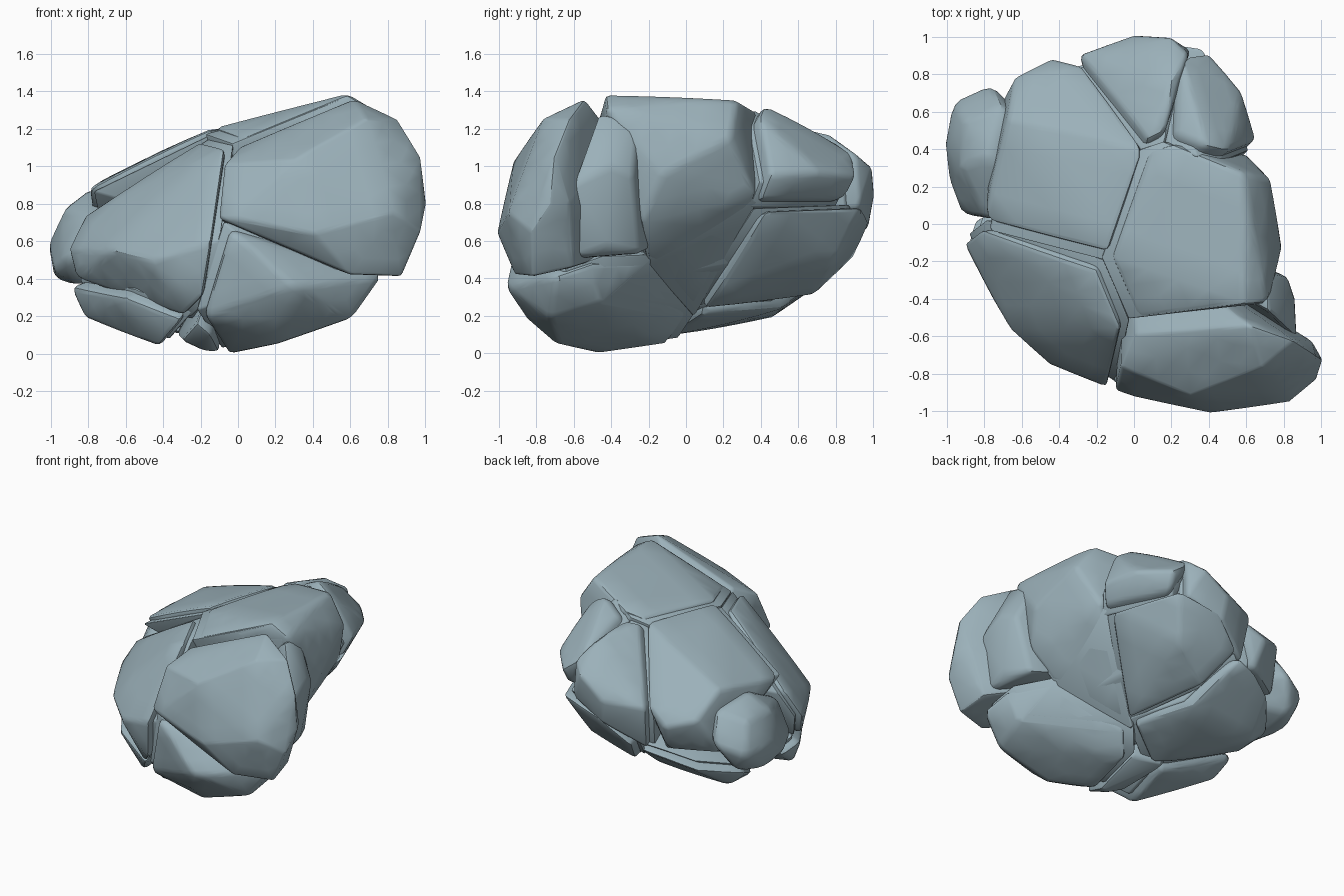
import bpy
import bmesh
import math
from mathutils import Vector

default_cube = bpy.data.objects.get("Cube")
if default_cube:
    bpy.data.objects.remove(default_cube, do_unlink=True)

HEART = Vector((-.05, 0, .66))      # the middle all stones taper towards
blocks = []
core_points = []

# One blue-grey stone colour
rock = bpy.data.materials.new("blue_grey_stone")
colour = (.33, .44, .49, 1)
rock.diffuse_color = colour
rock.use_nodes = True
shader = next(n for n in rock.node_tree.nodes if n.type == 'BSDF_PRINCIPLED')
shader.inputs["Base Color"].default_value = colour
shader.inputs["Roughness"].default_value = .8


def swell(bm, middle, bulge):
    """Divide the long edges and dome the block outwards from the heart."""
    bmesh.ops.triangulate(bm, faces=bm.faces[:])
    for limit in (.3, .15):
        long_edges = [e for e in bm.edges if e.calc_length() > limit]
        bmesh.ops.subdivide_edges(bm, edges=long_edges, cuts=1)
        bmesh.ops.triangulate(bm, faces=bm.faces[:])
    axis = (middle - HEART).normalized()
    spread = {v: (v.co - HEART - axis * axis.dot(v.co - HEART)).length
              for v in bm.verts}
    widest = max(spread.values())
    for v, distance in spread.items():
        outward = (v.co - HEART).normalized()
        v.co += outward * bulge * (1 - (distance / widest) ** 2)


def make_hull(name, points, chamfer, middle=None, bulge=0):
    """Wrap points in a convex block and chamfer its sharp edges."""
    bm = bmesh.new()
    for point in points:
        bm.verts.new(point)
    bmesh.ops.convex_hull(bm, input=bm.verts[:])
    loose = [v for v in bm.verts if not v.link_faces]
    bmesh.ops.delete(bm, geom=loose, context='VERTS')
    bmesh.ops.dissolve_limit(bm, angle_limit=math.radians(6),
                             verts=bm.verts[:], edges=bm.edges[:])
    bmesh.ops.recalc_face_normals(bm, faces=bm.faces[:])
    sharp = [e for e in bm.edges if e.calc_face_angle(0) > math.radians(24)]
    bmesh.ops.bevel(bm, geom=sharp, offset=chamfer, segments=2, profile=.5,
                    affect='EDGES', clamp_overlap=True)
    bmesh.ops.remove_doubles(bm, verts=bm.verts[:], dist=.001)
    if bulge:
        swell(bm, middle, bulge)
    mesh = bpy.data.meshes.new(name)
    bm.to_mesh(mesh)
    bm.free()
    mesh.materials.append(rock)
    block = bpy.data.objects.new(name, mesh)
    bpy.context.collection.objects.link(block)
    blocks.append(block)


def towards_heart(points, share):
    return [HEART + (p - HEART) * share for p in points]


def make_stone(name, outer, depth=.5, chamfer=.03, seam=True, bulge=.025):
    """A tapering stone, with a wider sunken block that fills its seams."""
    corners = [Vector(p) for p in outer]
    middle = sum(corners, Vector()) / len(corners)
    make_hull(name, corners + towards_heart(corners, depth), chamfer,
              middle, bulge)
    if seam:
        wide = [middle + (p - middle) * 1.12 for p in corners]
        sunken = towards_heart(wide, .91)
        make_hull(name + "_seam", sunken + towards_heart(wide, depth), .01)
        core_points.extend(towards_heart(corners, .75))


# Large stones of the main mass
make_stone("crown_stone", [
    (.02, -.5, 1.15), (-.12, -.18, 1.2), (.08, .39, 1.22), (.2, .43, 1.26),
    (.58, .27, 1.35), (.58, -.43, 1.38), (.71, -.42, 1.3), (.72, .24, 1.15),
    (.6, .37, .84), (.78, -.12, .95), (.56, -.2, .51), (.1, .04, .24),
    (.72, -.24, .7)], bulge=.015)
make_stone("front_right_stone", [
    (-.07, -.56, 1.1), (-.2, -.24, 1.13), (-.82, -.03, .74), (-.91, -.1, .56),
    (-.87, -.14, .4), (-.29, -.69, .2), (-.14, -.87, .6), (-.45, -.74, .5),
    (-.65, -.56, .55), (-.19, -.81, .3)], bulge=.015)
make_stone("back_slope_stone", [
    (-.14, -.15, 1.2), (-.8, .02, .88), (.05, .4, 1.21), (-.62, .77, .78),
    (-.43, .87, .72), (-.27, .83, .82), (-.66, .55, .94), (-.4, .79, .52),
    (-.72, .6, .5)])
make_stone("back_stone", [
    (.07, .45, 1.21), (.17, .5, 1.23), (.2, .76, 1.17), (.29, .9, 1.06),
    (.19, .99, .99), (0, 1, .85), (-.29, .9, .83), (-.26, .84, .5),
    (.02, .97, .67), (.3, .92, .78)], bulge=.01)
make_stone("lower_back_stone", [
    (.56, .43, .76), (.37, .93, .78), (.05, .97, .7), (-.17, .89, .52),
    (.12, .09, .24), (-.05, .66, .31), (.25, .76, .48)])
make_stone("under_front_stone", [
    (-.04, -.9, .66), (.76, -.7, .41), (.73, -.5, .48), (.56, -.22, .49),
    (.09, 0, .2), (0, -.1, .05), (-.05, -.46, 0), (.2, -.68, .05),
    (-.18, -.79, .2), (.6, -.72, .19), (.3, -.96, .36), (.2, -.84, .19),
    (.64, -.46, .27)], bulge=.01)
make_stone("under_back_stone", [
    (.07, .09, .22), (-.22, .88, .5), (-.4, .82, .46), (-.58, .72, .39),
    (-.81, .45, .32), (-.66, .44, .2), (-.72, .24, .22), (-.25, -.1, .09),
    (-.1, .5, .25)])
make_stone("under_side_stone", [
    (-.89, -.1, .36), (-.3, -.69, .18), (-.42, -.52, .04), (-.81, -.12, .19),
    (-.84, .05, .3), (-.6, -.56, .3), (-.36, -.14, .11)], bulge=.01)
make_stone("top_back_stone", [
    (.22, .48, 1.24), (.5, .39, 1.26), (.38, .42, 1.33), (.65, .45, .95),
    (.6, .4, .82), (.57, .7, .96), (.4, .91, .95), (.24, .89, 1.07),
    (.38, .85, .82)], bulge=.015)

# Small and rounded stones standing out from the main mass
make_stone("keel_stone", [
    (-.22, -.7, .16), (-.3, -.45, .07), (-.1, -.48, .01), (-.1, -.14, .12),
    (-.33, -.04, .1), (-.17, -.48, .01), (-.14, -.68, .09)],
    seam=False, bulge=0)
make_stone("front_boulder", [
    (.01, -.58, 1.1), (-.1, -.89, .72), (-.07, -.76, 1.01), (.62, -.54, 1.36),
    (.85, -.62, 1.25), (.97, -.7, 1.05), (1, -.72, .8), (.97, -.82, .65),
    (.87, -.82, .41), (.6, -.91, .42), (.4, -1, .64), (0, -.92, .72),
    (.82, -.94, .75), (.84, -.6, .46), (.94, -.62, .8), (.68, -.76, 1.25),
    (.3, -.91, 1.03)], depth=.65, chamfer=.05, seam=False, bulge=.015)
make_stone("side_wedge", [
    (.7, -.25, 1.24), (.82, -.28, .95), (.86, -.4, 1), (.87, -.61, .9),
    (.73, -.24, .53), (.72, -.47, 1.29), (.82, -.42, .57), (.8, -.62, .5)],
    depth=.7, seam=False, bulge=0)
make_stone("side_boulder", [
    (-.79, .03, .72), (-.92, .05, .5), (-.98, .22, .45), (-1, .42, .58),
    (-.96, .65, .55), (-.76, .75, .62), (-.7, .63, .82), (-.78, .35, .88),
    (-.92, .3, .77), (-.9, .55, .76), (-.86, .62, .4), (-.86, .18, .36),
    (-.97, .45, .4)], depth=.65, chamfer=.04, seam=False, bulge=.01)

# Solid core behind the seams
make_hull("core", core_points, .02)

# Smooth faces, crisp cracks
bpy.ops.object.select_all(action='DESELECT')
for block in blocks:
    block.select_set(True)
bpy.context.view_layer.objects.active = blocks[0]
bpy.ops.object.shade_smooth_by_angle(angle=math.radians(32))
